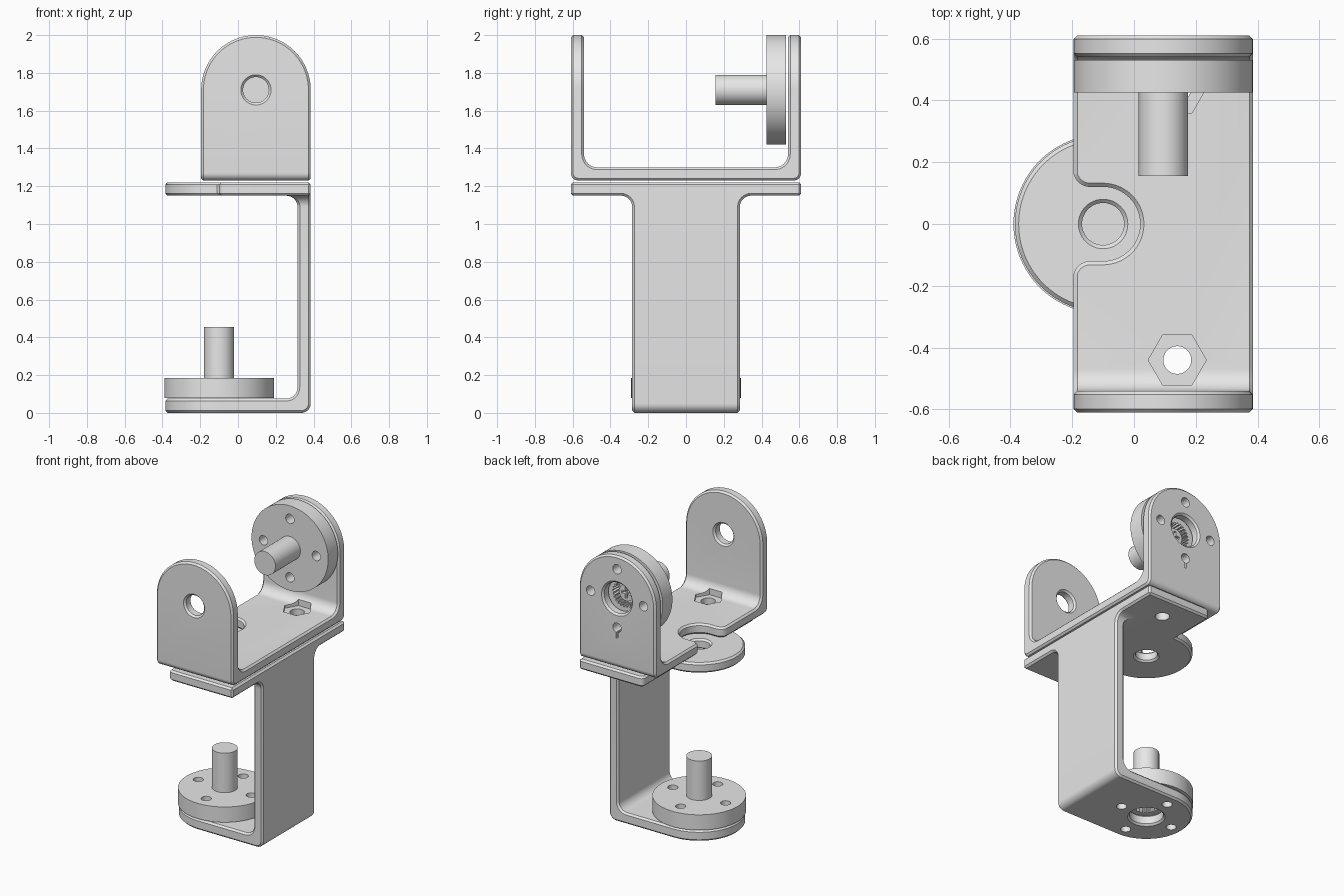
import bpy, bmesh, math
from mathutils import Vector, Matrix

cube = bpy.data.objects.get("Cube")
if cube:
    bpy.data.objects.remove(cube, do_unlink=True)

GREY = (0.8, 0.8, 0.8, 1)
metal = bpy.data.materials.new("light_grey_metal")
metal.use_nodes = True
metal.diffuse_color = GREY
metal.node_tree.nodes["Principled BSDF"].inputs["Base Color"].default_value = GREY


def rounded(corners):
    """Outline from corners (a, b, fillet radius)."""
    pts = []
    for i, (a, b, r) in enumerate(corners):
        p = Vector((a, b))
        if not r:
            pts.append(p)
            continue
        u = (Vector(corners[i - 1][:2]) - p).normalized()
        v = (Vector(corners[(i + 1) % len(corners)][:2]) - p).normalized()
        centre, n = p + (u + v) * r, 24 if r > 0.1 else 10
        for k in range(n + 1):
            t = k / n * math.pi / 2
            pts.append(centre - v * r * math.cos(t) - u * r * math.sin(t))
    return pts


def circle(a, b, r, n=48):
    return [Vector((a + r * math.cos(math.tau * k / n), b + r * math.sin(math.tau * k / n)))
            for k in range(n)]


def prism(name, outline, axis, lo, hi):
    """Extrude an outline along a world axis."""
    place = {"x": lambda p, h: (h, p.x, p.y),
             "y": lambda p, h: (p.x, h, p.y),
             "z": lambda p, h: (p.x, p.y, h)}[axis]
    bm = bmesh.new()
    face = bm.faces.new([bm.verts.new(place(p, lo)) for p in outline])
    ext = bmesh.ops.extrude_face_region(bm, geom=[face])["geom"]
    shift = Vector(place(Vector((0, 0)), hi - lo))
    bmesh.ops.translate(bm, vec=shift, verts=[v for v in ext if isinstance(v, bmesh.types.BMVert)])
    bmesh.ops.remove_doubles(bm, verts=bm.verts, dist=1e-5)
    bmesh.ops.recalc_face_normals(bm, faces=bm.faces)
    mesh = bpy.data.meshes.new(name)
    bm.to_mesh(mesh)
    bm.free()
    ob = bpy.data.objects.new(name, mesh)
    bpy.context.collection.objects.link(ob)
    return ob


def bake(ob):
    bpy.context.view_layer.update()
    deps = bpy.context.evaluated_depsgraph_get()
    mesh = bpy.data.meshes.new_from_object(ob.evaluated_get(deps))
    ob.modifiers.clear()
    ob.data = mesh


def combine(ob, operation, *tools):
    for tool in tools:
        mod = ob.modifiers.new("combine", "BOOLEAN")
        mod.operation, mod.object, mod.solver = operation, tool, "EXACT"
        bake(ob)
        bpy.data.objects.remove(tool, do_unlink=True)


def chamfer(ob, width=0.012):
    bm = bmesh.new()
    bm.from_mesh(ob.data)
    bmesh.ops.remove_doubles(bm, verts=bm.verts, dist=1e-4)
    bmesh.ops.dissolve_limit(bm, angle_limit=math.radians(0.5), verts=bm.verts, edges=bm.edges)
    bm.to_mesh(ob.data)
    bm.free()
    mod = ob.modifiers.new("chamfer", "BEVEL")
    mod.width, mod.segments, mod.limit_method = width, 1, "ANGLE"
    mod.angle_limit, mod.use_clamp_overlap = math.radians(40), False
    bake(ob)


def finish(ob):
    ob.data.materials.clear()
    ob.data.materials.append(metal)
    bpy.ops.object.select_all(action="DESELECT")
    ob.select_set(True)
    bpy.context.view_layer.objects.active = ob
    bpy.ops.object.shade_smooth_by_angle(angle=math.radians(25))


def hole(a, b, r, axis, lo, hi, n=48):
    return prism("hole_cutter", circle(a, b, r, n), axis, lo, hi)


def screw_holes(a, b, axis, lo, hi):
    return [hole(a + da, b + db, 0.032, axis, lo, hi, 24)
            for da, db in ((0.2, 0), (-0.2, 0), (0, 0.2), (0, -0.2))]


PAN = -0.1                 # x of the lower pivot
TILT_X, TILT_Z = 0.095, 1.71   # upper pivot

# Lower C-shaped bracket: side profile, limited by end and plan outlines
lower = prism("lower_bracket", rounded([
    (0.385, 0, 0.05), (0.385, 1.22, 0), (-0.5, 1.22, 0), (-0.5, 1.15, 0),
    (0.315, 1.15, 0.06), (0.315, 0.075, 0.06), (-0.5, 0.075, 0), (-0.5, 0, 0)]), "y", -0.8, 0.8)
t_shape = prism("end_cutter", rounded([
    (-0.285, -0.1, 0), (0.285, -0.1, 0), (0.285, 1.15, 0.06), (0.7, 1.15, 0),
    (0.7, 1.3, 0), (-0.7, 1.3, 0), (-0.7, 1.15, 0), (-0.285, 1.15, 0.06)]), "x", -0.6, 0.6)
plan = prism("plan_cutter", rounded([
    (PAN, -0.61, 0.03), (0.5, -0.61, 0), (0.5, 0.61, 0), (PAN, 0.61, 0.03),
    (PAN, 0.285, 0), (PAN - 0.285, 0.285, 0.285),
    (PAN - 0.285, -0.285, 0.285), (PAN, -0.285, 0)]), "z", -0.2, 1.4)
combine(lower, "INTERSECT", t_shape, plan)
combine(lower, "DIFFERENCE", hole(PAN, 0, 0.068, "z", 1, 1.4), hole(PAN, 0, 0.105, "z", -0.1, 0.2))
chamfer(lower)
combine(lower, "DIFFERENCE", *screw_holes(PAN, 0, "z", -0.1, 0.2),
        *[hole(0.14, s * 0.44, 0.045, "z", 1, 1.4, 32) for s in (-1, 1)])
finish(lower)

# Upper U-shaped bracket with arched ears and a notch in its floor
upper = prism("upper_bracket", rounded([
    (-0.61, 1.23, 0.04), (0.61, 1.23, 0.04), (0.61, 2.2, 0), (0.54, 2.2, 0),
    (0.54, 1.3, 0.07), (-0.54, 1.3, 0.07), (-0.54, 2.2, 0), (-0.61, 2.2, 0)]), "x", -0.4, 0.6)
arch = prism("arch_cutter", rounded([
    (-0.195, 1, 0), (0.385, 1, 0), (0.385, 2, 0.29), (-0.195, 2, 0.29)]), "y", -0.8, 0.8)
notch = prism("notch_cutter", rounded([
    (-0.197, -0.7, 0), (0.5, -0.7, 0), (0.5, 0.7, 0), (-0.197, 0.7, 0),
    (-0.197, 0.12, 0.055), (0.02, 0.12, 0.12), (0.02, -0.12, 0.12),
    (-0.197, -0.12, 0.055)]), "z", 0.9, 2.3)
combine(upper, "INTERSECT", arch, notch)
combine(upper, "DIFFERENCE", hole(TILT_X, TILT_Z, 0.068, "y", -0.8, -0.4),
        hole(TILT_X, TILT_Z, 0.105, "y", 0.4, 0.8))
chamfer(upper)
slot = prism("slot_cutter", rounded([
    (TILT_X - 0.006, 1.44, 0), (TILT_X + 0.006, 1.44, 0),
    (TILT_X + 0.006, 1.5, 0), (TILT_X - 0.006, 1.5, 0)]), "y", 0.4, 0.8)
combine(upper, "DIFFERENCE", slot, *screw_holes(TILT_X, TILT_Z, "y", 0.4, 0.8))
for s in (-1, 1):          # hexagonal nut seats with bolt holes
    combine(upper, "DIFFERENCE", hole(0.14, s * 0.44, 0.094, "z", 1.28, 1.4, 6),
            hole(0.14, s * 0.44, 0.045, "z", 1, 1.4, 32))
finish(upper)


# Round horns: flange, shaft, toothed socket and cross-slot screw
def horn(prefix, matrix):
    flange = prism(prefix + "_horn", circle(0, 0, 0.29, 96), "z", 0, 0.105)
    teeth = [p * (0.09 if k % 4 < 2 else 0.078) for k, p in enumerate(circle(0, 0, 1, 96))]
    combine(flange, "DIFFERENCE", *screw_holes(0, 0, "z", -0.1, 0.2),
            prism("socket_cutter", teeth, "z", -0.1, 0.06))
    combine(flange, "UNION", prism("shaft", circle(0, 0, 0.08, 64), "z", 0.08, 0.375))
    screw = prism(prefix + "_screw", circle(0, 0, 0.055), "z", 0.02, 0.07)
    for w, h in ((0.035, 0.008), (0.008, 0.035)):
        combine(screw, "DIFFERENCE", prism("cross_cutter", rounded([
            (-w, -h, 0), (w, -h, 0), (w, h, 0), (-w, h, 0)]), "z", 0, 0.045))
    for ob in (flange, screw):
        ob.data.transform(matrix)
        finish(ob)


horn("lower", Matrix.Translation((PAN, 0, 0.08)))
horn("upper", Matrix.Translation((TILT_X, 0.53, TILT_Z)) @ Matrix.Rotation(math.pi / 2, 4, "X"))
